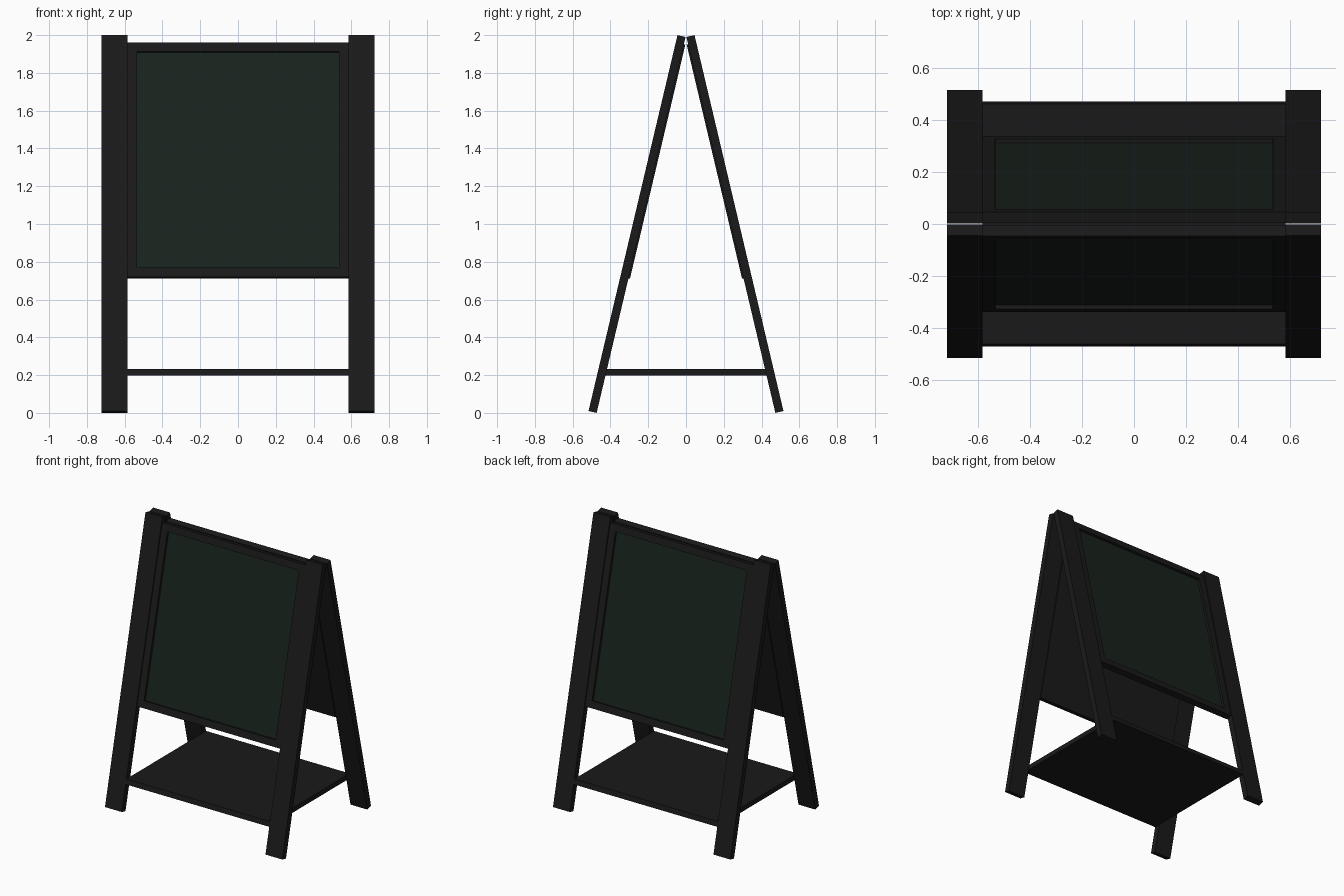
import bpy, bmesh, math
from mathutils import Matrix, Vector

if "Cube" in bpy.data.objects:
    bpy.data.objects.remove(bpy.data.objects["Cube"])

LEAN = math.atan2(0.471, 1.99)


def material(name, rgb):
    m = bpy.data.materials.new(name)
    m.diffuse_color = (*rgb, 1)
    m.use_nodes = True
    m.node_tree.nodes["Principled BSDF"].inputs["Base Color"].default_value = m.diffuse_color
    return m


BLACK = material("black_wood", (0.01, 0.01, 0.01))
GREEN = material("chalkboard_green", (0.009, 0.016, 0.012))


def side_matrix(back):
    # Leaning plane: local x = width, y = depth inward, z = up along the leg
    m = Matrix.Translation((0, -0.516, 0.01)) @ Matrix.Rotation(-LEAN, 4, 'X')
    return Matrix.Rotation(math.pi, 4, 'Z') @ m if back else m


def box(bm, lo, hi):
    lo, hi = Vector(lo), Vector(hi)
    bmesh.ops.create_cube(bm, size=1, matrix=Matrix.Translation((lo + hi) / 2)
                          @ Matrix.Diagonal((*(hi - lo), 1)))


def finish(bm, name, mats, matrix=Matrix()):
    bm.transform(matrix)
    bmesh.ops.recalc_face_normals(bm, faces=bm.faces)
    me = bpy.data.meshes.new(name)
    bm.to_mesh(me)
    bm.free()
    for m in mats:
        me.materials.append(m)
    bpy.context.collection.objects.link(bpy.data.objects.new(name, me))


for back in (False, True):
    label = "back" if back else "front"
    mat = side_matrix(back)

    # Flat legs
    for s, side in ((-1, "left"), (1, "right")):
        bm = bmesh.new()
        x0, x1 = sorted((s * 0.585, s * 0.722))
        box(bm, (x0, 0, 0), (x1, 0.044, 2.045))
        finish(bm, f"{label}_leg_{side}", [BLACK], mat)

    # Framed board: the outer face is inset and sunk to form the writing surface
    bm = bmesh.new()
    box(bm, (-0.585, 0.008, 0.732), (0.585, 0.052, 2.006))
    bm.normal_update()
    face = min(bm.faces, key=lambda f: f.normal.y)
    bmesh.ops.inset_region(bm, faces=[face], thickness=0.07)
    bmesh.ops.inset_region(bm, faces=[face], thickness=0.002)
    bmesh.ops.translate(bm, verts=face.verts, vec=(0, 0.016, 0))
    face.material_index = 1
    finish(bm, f"{label}_board", [BLACK, GREEN], mat)

# Bottom shelf with edges sloped flush with the legs
bm = bmesh.new()
box(bm, (-0.585, -0.5, 0.197), (0.585, 0.5, 0.233))
for v in bm.verts:
    v.co.y = math.copysign(0.516 - (v.co.z - 0.01) * math.tan(LEAN), v.co.y)
finish(bm, "shelf", [BLACK])
